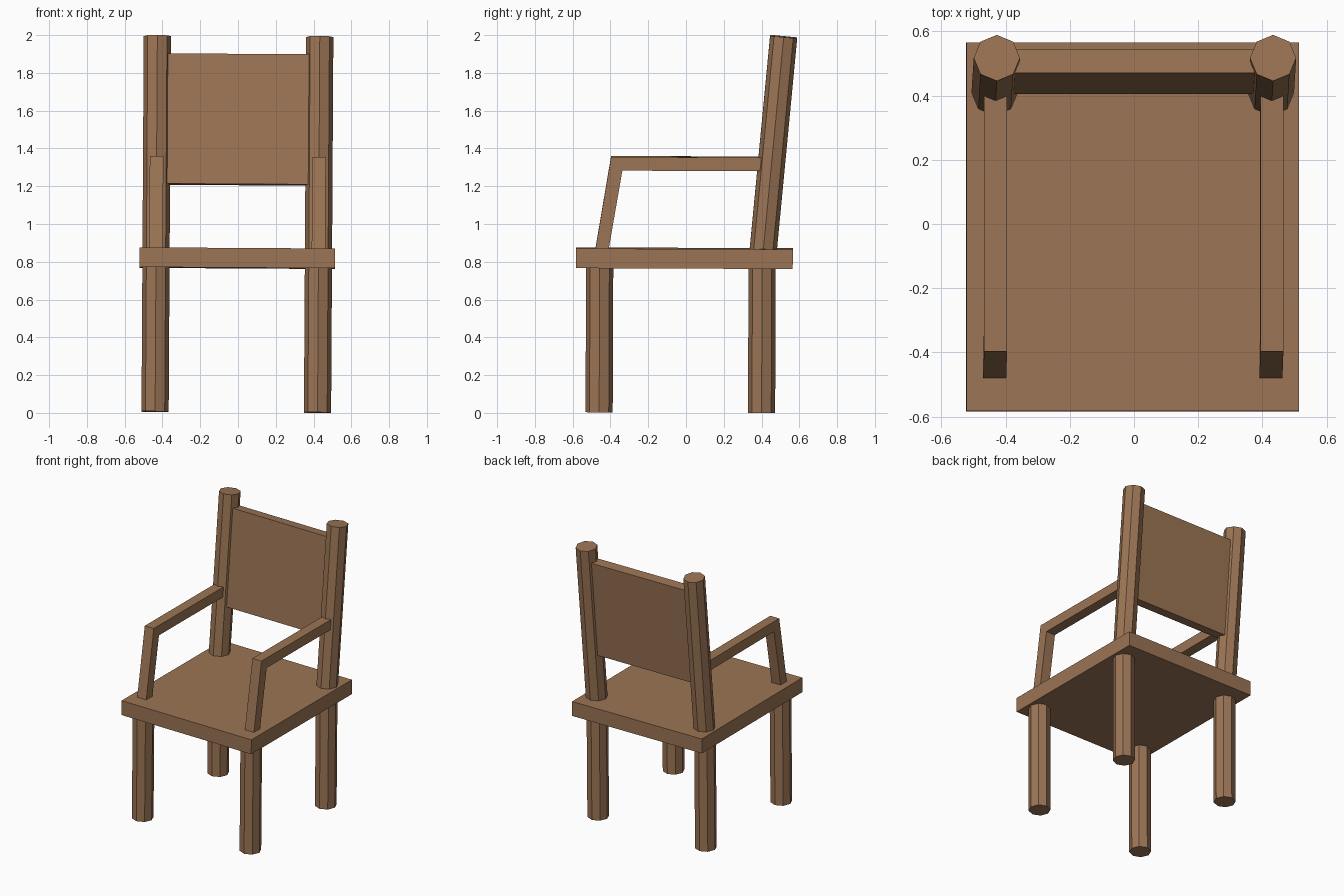
import bpy, bmesh, math
from mathutils import Matrix, Vector

cube = bpy.data.objects.get("Cube")
if cube:
    bpy.data.objects.remove(cube, do_unlink=True)

wood = bpy.data.materials.new("brown wood")
wood.use_nodes = True
BROWN = (0.33, 0.177, 0.09, 1)
wood.diffuse_color = BROWN
wood.node_tree.nodes["Principled BSDF"].inputs["Base Color"].default_value = BROWN

# The whole chair leans very slightly to its left and back
LEAN = (Matrix.Translation((-0.009, 0, 0.004))
        @ Matrix.Rotation(0.006, 4, 'Y') @ Matrix.Rotation(-0.004, 4, 'X'))


def finish(name, bm):
    bmesh.ops.recalc_face_normals(bm, faces=bm.faces)
    bm.transform(LEAN)
    mesh = bpy.data.meshes.new(name)
    bm.to_mesh(mesh)
    bm.free()
    mesh.materials.append(wood)
    obj = bpy.data.objects.new(name, mesh)
    bpy.context.collection.objects.link(obj)


def box(name, center, size, tilt=0):
    bm = bmesh.new()
    bmesh.ops.create_cube(bm, size=1, matrix=Matrix.Translation(center)
                          @ Matrix.Rotation(tilt, 4, 'X') @ Matrix.Diagonal((*size, 1)))
    finish(name, bm)


def pole(name, start, end, radius=0.072):
    start, end = Vector(start), Vector(end)
    axis = end - start
    tilt = Matrix.Rotation(math.atan2(-axis.y, axis.z), 4, 'X')
    bm = bmesh.new()
    bmesh.ops.create_cone(bm, cap_ends=True, segments=8, radius1=radius, radius2=radius,
                          depth=axis.length,
                          matrix=Matrix.Translation((start + end) / 2) @ tilt)
    finish(name, bm)


def arm(name, x, width=0.072):
    # Bent side profile, extruded across the width
    profile = [(-0.485, 0.85), (-0.415, 0.85), (-0.342, 1.28),
               (0.44, 1.28), (0.44, 1.352), (-0.402, 1.352)]
    bm = bmesh.new()
    face = bm.faces.new([bm.verts.new((x - width / 2, y, z)) for y, z in profile])
    side = bmesh.ops.extrude_face_region(bm, geom=[face])["geom"]
    bmesh.ops.translate(bm, vec=(width, 0, 0),
                        verts=[v for v in side if isinstance(v, bmesh.types.BMVert)])
    finish(name, bm)


# Seat and backrest
box("seat", (0, -0.012, 0.815), (1.036, 1.148, 0.104))
box("backrest", (0, 0.468, 1.551), (0.80, 0.073, 0.692), -0.09)

# Legs, back posts and arms on each side
for side, s in (("left", 1), ("right", -1)):
    pole(side + "_front_leg", (s * 0.43, -0.46, 0), (s * 0.43, -0.46, 0.80))
    pole(side + "_back_leg", (s * 0.43, 0.40, 0), (s * 0.43, 0.40, 0.80))
    pole(side + "_back_post", (s * 0.43, 0.40, 0.80), (s * 0.43, 0.509, 1.99))
    arm(side + "_arm", s * 0.43)
